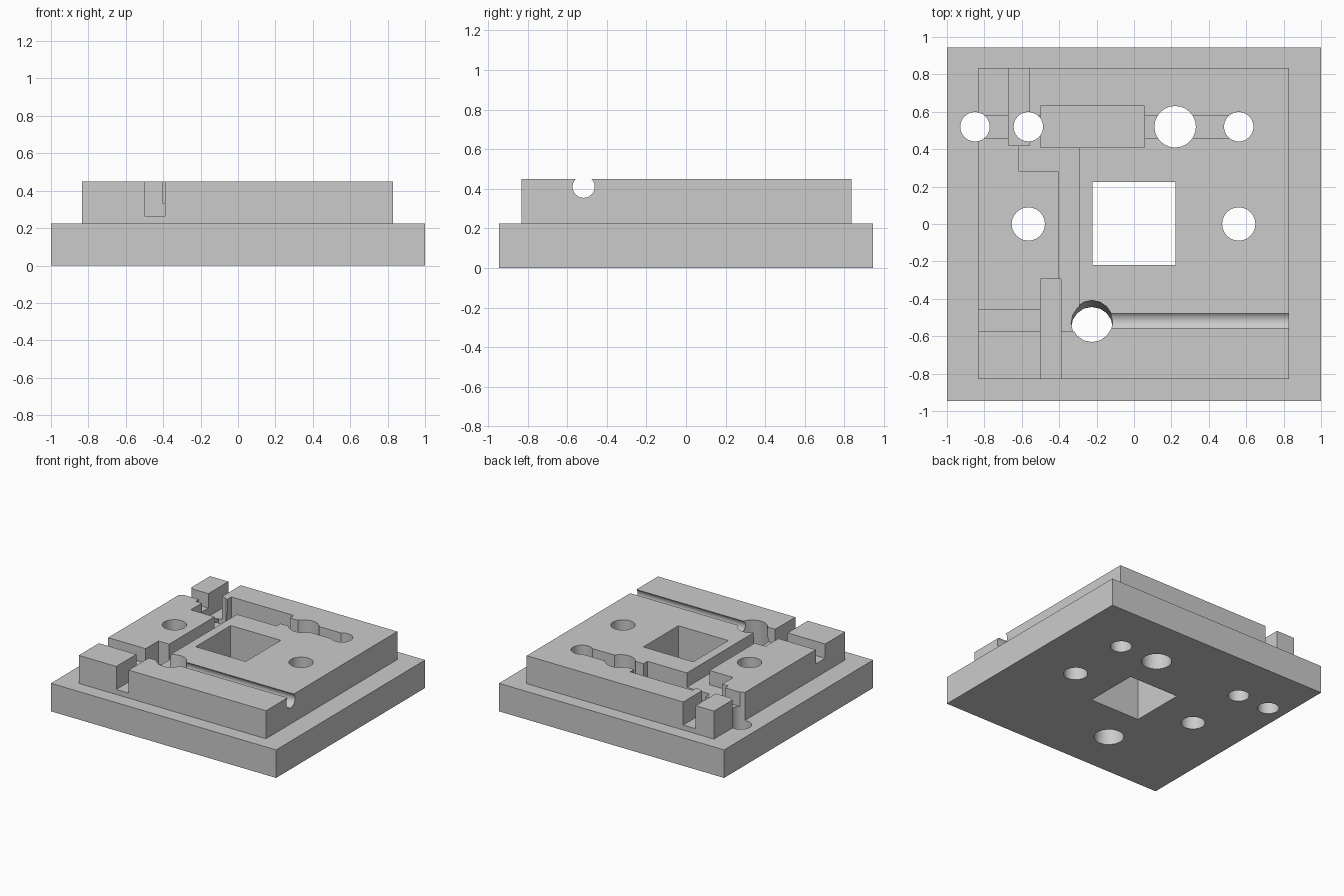
import bpy
import bmesh
from math import radians
from mathutils import Matrix, Vector

old = bpy.data.objects.get("Cube")
if old:
    bpy.data.objects.remove(old, do_unlink=True)

TOP, STEP = 0.45, 0.225     # plate top and ledge height
SHALLOW, DEEP = 0.335, 0.265  # channel floor heights
OVER = 0.6                  # cutters reach above the plate

grey = bpy.data.materials.new("plain grey")
grey.use_nodes = True
colour = (0.6, 0.6, 0.6, 1)
grey.diffuse_color = colour
grey.node_tree.nodes["Principled BSDF"].inputs["Base Color"].default_value = colour


def finish(name, bm):
    mesh = bpy.data.meshes.new(name)
    bm.to_mesh(mesh)
    bm.free()
    mesh.materials.append(grey)
    obj = bpy.data.objects.new(name, mesh)
    bpy.context.collection.objects.link(obj)
    return obj


def box(name, x0, x1, y0, y1, z0, z1):
    bm = bmesh.new()
    centre = Vector((x0 + x1, y0 + y1, z0 + z1)) / 2
    size = Matrix.Diagonal((x1 - x0, y1 - y0, z1 - z0, 1))
    bmesh.ops.create_cube(bm, size=1, matrix=Matrix.Translation(centre) @ size)
    return finish(name, bm)


def rod(name, start, end, radius, sides=24):
    start, end = Vector(start), Vector(end)
    axis = end - start
    turn = axis.to_track_quat("Z", "Y").to_matrix().to_4x4()
    bm = bmesh.new()
    bmesh.ops.create_cone(bm, cap_ends=True, segments=sides, radius1=radius,
                          radius2=radius, depth=axis.length,
                          matrix=Matrix.Translation((start + end) / 2) @ turn)
    return finish(name, bm)


# Stepped plate
plate = box("stepped_plate", -1, 1, -0.945, 0.945, 0, STEP)
raised = box("raised_block", -0.833, 0.83, -0.83, 0.835, 0.1, TOP)

cutters = []


def channel(name, x0, x1, y0, y1, floor):
    cutters.append(box(name, x0, x1, y0, y1, floor, OVER))


# Central square window
channel("square_window", -0.222, 0.222, -0.22, 0.225, -0.1)

# Deep slots and pocket
channel("front_slot", -0.5, -0.39, -0.9, -0.295, DEEP)
channel("back_slot", -0.67, -0.56, 0.42, 0.9, DEEP)
channel("back_pocket", -0.5, 0.055, 0.41, 0.63, DEEP)

# Shallow channels
channel("front_left_channel", -0.9, -0.225, -0.575, -0.457, SHALLOW)
channel("long_channel", -0.405, -0.295, -0.52, 0.45, SHALLOW)
channel("elbow_channel", -0.615, -0.3, 0.28, 0.5, SHALLOW)
channel("back_left_channel", -0.9, -0.45, 0.46, 0.58, SHALLOW)
channel("back_right_channel", 0.0, 0.56, 0.46, 0.58, SHALLOW)

# Upright holes: x, y, radius
for i, (x, y, r) in enumerate([(-0.85, 0.52, 0.079), (-0.565, 0.52, 0.079),
                               (0.56, 0.52, 0.079), (0.22, 0.52, 0.111),
                               (-0.565, 0, 0.089), (0.56, 0, 0.089)]):
    cutters.append(rod(f"hole_{i}", (x, y, -0.1), (x, y, OVER), r))

# Slightly leaning hole and the round groove that meets it
cutters.append(rod("leaning_hole", (-0.225, -0.563, -0.1),
                   (-0.225, -0.508, OVER), 0.111, 16))
cutters.append(rod("round_groove", (-0.225, -0.517, 0.41),
                   (0.9, -0.517, 0.41), 0.056))

# Combine, cut, then keep only the finished plate
for part in [raised] + cutters:
    mod = plate.modifiers.new(part.name, "BOOLEAN")
    mod.operation = "UNION" if part == raised else "DIFFERENCE"
    mod.solver = "EXACT"
    mod.object = part
    part.hide_render = True

graph = bpy.context.evaluated_depsgraph_get()
graph.update()
result = bpy.data.meshes.new_from_object(plate.evaluated_get(graph))
plate.modifiers.clear()
plate.data = result
for part in [raised] + cutters:
    bpy.data.objects.remove(part, do_unlink=True)
result.materials.clear()
result.materials.append(grey)
for face in result.polygons:
    face.material_index = 0

# Smooth hole walls, crisp edges elsewhere
bpy.ops.object.select_all(action="DESELECT")
plate.select_set(True)
bpy.context.view_layer.objects.active = plate
bpy.ops.object.shade_smooth_by_angle(angle=radians(30))
